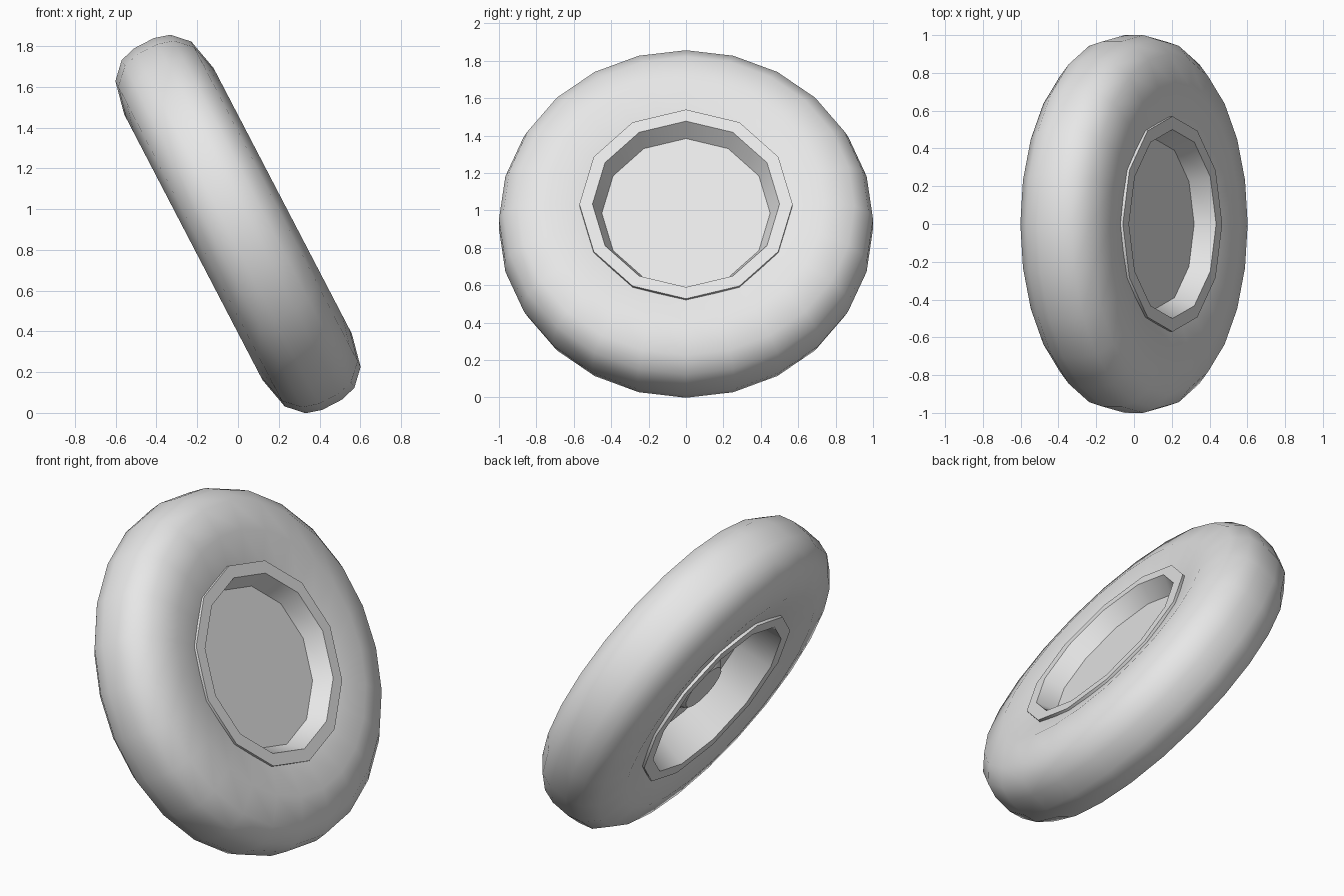
import bpy, bmesh, math
from mathutils import Matrix

if "Cube" in bpy.data.objects:
    bpy.data.objects.remove(bpy.data.objects["Cube"])

TILT = Matrix.Translation((0, 0, 0.927)) @ Matrix.Rotation(math.radians(-27.5), 4, 'Y')

grey = bpy.data.materials.new("light grey")
grey.diffuse_color = (0.8, 0.8, 0.8, 1)
grey.use_nodes = True
grey.node_tree.nodes["Principled BSDF"].inputs["Base Color"].default_value = grey.diffuse_color


def lathe(name, profile, sides, closed=False):
    """Turn (offset along axle, radius) points around the tilted axle."""
    bm = bmesh.new()
    rings = []
    for w, r in profile:
        if r == 0:
            rings.append([bm.verts.new((w, 0, 0))] * sides)
        else:
            rings.append([bm.verts.new((w, r * math.sin(a), r * math.cos(a)))
                          for a in (2 * math.pi * i / sides for i in range(sides))])
    pairs = list(zip(rings, rings[1:]))
    if closed:
        pairs.append((rings[-1], rings[0]))
    for a, b in pairs:
        for i in range(sides):
            j = (i + 1) % sides
            quad = list(dict.fromkeys((a[i], a[j], b[j], b[i])))
            bm.faces.new(quad)
    bmesh.ops.recalc_face_normals(bm, faces=bm.faces[:])
    bm.transform(TILT)
    mesh = bpy.data.meshes.new(name)
    bm.to_mesh(mesh)
    bm.free()
    mesh.materials.append(grey)
    obj = bpy.data.objects.new(name, mesh)
    bpy.context.collection.objects.link(obj)
    bpy.ops.object.select_all(action='DESELECT')
    obj.select_set(True)
    bpy.context.view_layer.objects.active = obj
    bpy.ops.object.shade_smooth_by_angle(angle=math.radians(40))
    return obj


# Rounded tyre, mirrored half profile
half = [(0.055, 1.0), (0.135, 0.977), (0.21, 0.9), (0.247, 0.735), (0.212, 0.55)]
lathe("tyre", half + [(-w, r) for w, r in reversed(half)], 24, closed=True)

# Twelve-sided rim: raised lip on both sides, shallow dish outside, deep dish inside
lathe("rim", [(0.125, 0), (0.125, 0.45), (0.23, 0.5), (0.23, 0.57),
              (-0.23, 0.57), (-0.23, 0.5), (-0.02, 0.45), (-0.02, 0)], 12)

# Bevelled axle hub in the deep dish
lathe("axle_hub", [(-0.13, 0), (-0.13, 0.14), (-0.10, 0.17), (-0.01, 0.18), (-0.01, 0)], 16)
